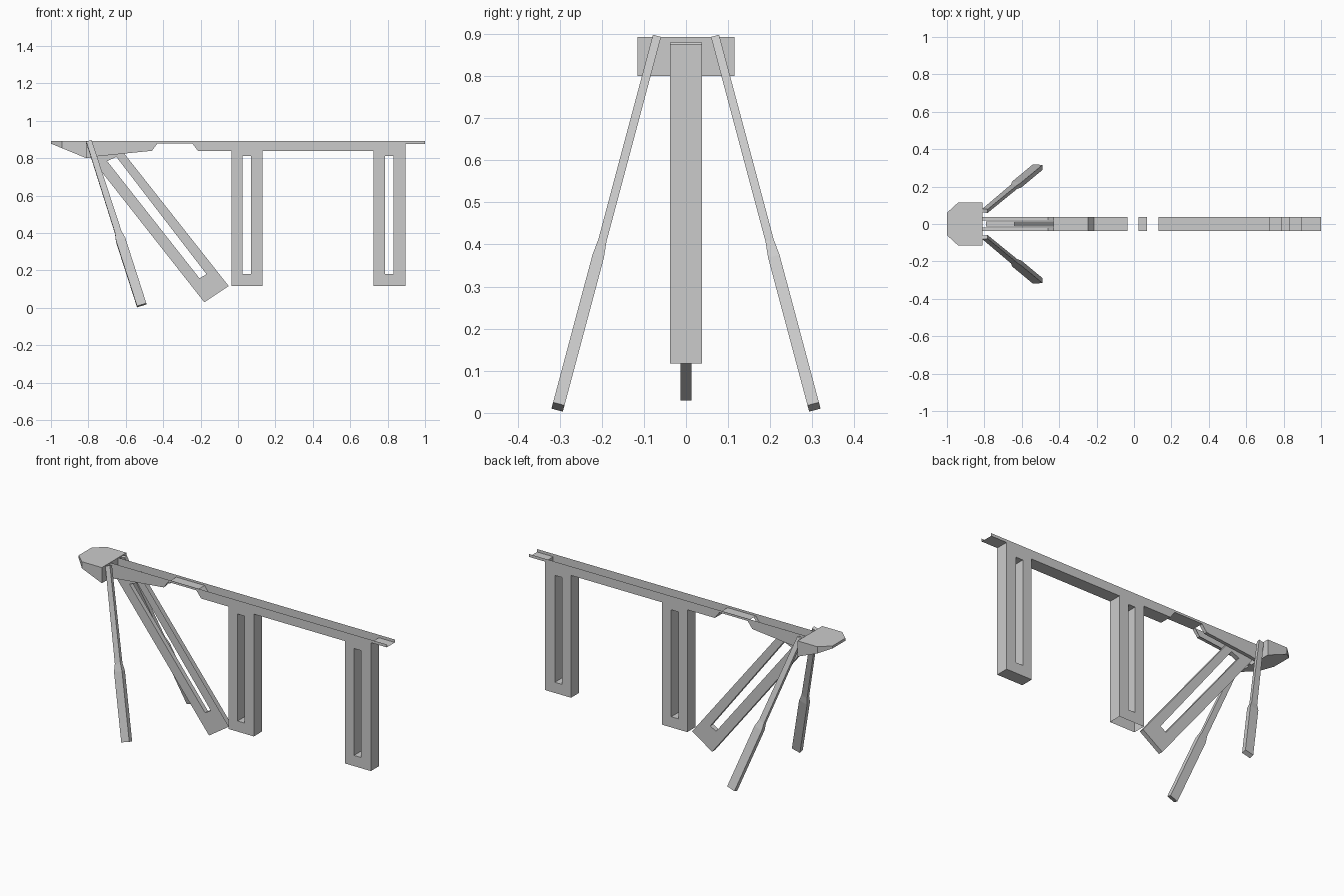
import bpy, bmesh
from mathutils import Vector

cube = bpy.data.objects.get("Cube")
if cube:
    bpy.data.objects.remove(cube)

grey = bpy.data.materials.new("plain_grey")
grey.use_nodes = True
colour = (0.6, 0.6, 0.6, 1)
grey.diffuse_color = colour
grey.node_tree.nodes["Principled BSDF"].inputs["Base Color"].default_value = colour

TOP = 0.893


def finish(bm, name):
    bmesh.ops.recalc_face_normals(bm, faces=bm.faces)
    mesh = bpy.data.meshes.new(name)
    bm.to_mesh(mesh)
    bm.free()
    mesh.materials.append(grey)
    obj = bpy.data.objects.new(name, mesh)
    bpy.context.collection.objects.link(obj)


def channel(name, outline, slots, half, is_open, is_split=lambda a, b: False, gap=0.018):
    """Thin-walled folded sheet: two side walls joined by rims along the outline."""
    bm = bmesh.new()
    loops = [outline] + slots
    sides = []
    for y in (-half, half):
        verts = [[bm.verts.new((x, y, z)) for x, z in loop] for loop in loops]
        edges = [bm.edges.new((ring[i - 1], ring[i])) for ring in verts for i in range(len(ring))]
        bmesh.ops.triangle_fill(bm, edges=edges, use_beauty=True, normal=(0, 1, 0))
        sides.append(verts)
    for k, loop in enumerate(loops):
        for i in range(len(loop)):
            a, b = loop[i - 1], loop[i]
            if k == 0 and is_open(a, b):
                continue
            front = [sides[0][k][i - 1], sides[0][k][i]]
            back = [sides[1][k][i], sides[1][k][i - 1]]
            if k == 0 and is_split(a, b):
                # two flanges with a gap for the folding brace
                for pair, y in ((front, -gap), (back, gap)):
                    inner = [bm.verts.new((v.co.x, y, v.co.z)) for v in reversed(pair)]
                    bm.faces.new(pair + inner)
            else:
                bm.faces.new(front + back)
    finish(bm, name)


def box_slot(x0, x1, z0, z1):
    return [(x0, z0), (x1, z0), (x1, z1), (x0, z1)]


# Long beam with two slotted posts, folded from one sheet and open on top
LOW, FOOT = 0.84, 0.117
beam = [(-0.81, TOP), (-0.81, 0.80), (-0.755, 0.81), (-0.46, LOW), (-0.43, 0.88),
        (-0.245, 0.88), (-0.215, LOW), (-0.035, LOW), (-0.035, FOOT), (0.13, FOOT),
        (0.13, LOW), (0.725, LOW), (0.725, FOOT), (0.895, FOOT), (0.895, 0.876),
        (1, 0.876), (1, TOP)]


def beam_open(a, b):
    top = a[1] == TOP and b[1] == TOP
    end = a[0] == 1 and b[0] == 1
    first_foot = a[1] == FOOT and b[1] == FOOT and a[0] < 0.2
    return top or end or first_foot


channel("beam_and_posts", beam,
        [box_slot(0.024, 0.07, 0.18, 0.812), box_slot(0.785, 0.831, 0.18, 0.812)],
        0.038, beam_open, lambda a, b: max(a[0], b[0]) < -0.4 and a[0] != b[0])

# Slanted folding brace, open along its upper side
brace = [(-0.18, 0.03), (-0.05, 0.117), (-0.64, 0.865), (-0.79, 0.805)]
brace_slot = [(-0.206, 0.158), (-0.168, 0.18), (-0.65, 0.807), (-0.70, 0.785)]
channel("slanted_brace", brace, [brace_slot], 0.0135,
        lambda a, b: a == brace[1] and b == brace[2])

# Wedge-shaped nose plate
bm = bmesh.new()
plan = [(-0.81, -0.115), (-0.81, 0.115), (-0.94, 0.115), (-1, 0.06), (-1, -0.06), (-0.94, -0.115)]
upper = [bm.verts.new((x, y, TOP)) for x, y in plan]
lower = [bm.verts.new((x, y, 0.878 - (x + 1) * 0.41)) for x, y in plan]
bm.faces.new(upper)
bm.faces.new(lower[::-1])
for i in range(len(plan)):
    bm.faces.new((upper[i - 1], lower[i - 1], lower[i], upper[i]))
finish(bm, "nose")

# Pair of splayed legs, wider below the middle step
for side, name in ((1, "left_splayed_leg"), (-1, "right_splayed_leg")):
    start = Vector((-0.797, side * 0.07, 0.891))
    stop = Vector((-0.515, side * 0.304, 0.014))
    along = (stop - start).normalized()
    across = (Vector((1, 0, 0)) - along * along.x).normalized()
    other = along.cross(across)
    bm = bmesh.new()
    rings = []
    for t, w, d in ((0, 0.03, 0.02), (0.555, 0.036, 0.02), (0.6, 0.052, 0.028), (1, 0.052, 0.028)):
        centre = start.lerp(stop, t)
        rings.append([bm.verts.new(centre + across * w * i / 2 + other * d * j / 2)
                      for i, j in ((-1, -1), (1, -1), (1, 1), (-1, 1))])
    for r, s in zip(rings, rings[1:]):
        for i in range(4):
            bm.faces.new((r[i - 1], r[i], s[i], s[i - 1]))
    bm.faces.new(rings[0])
    bm.faces.new(rings[-1])
    finish(bm, name)
